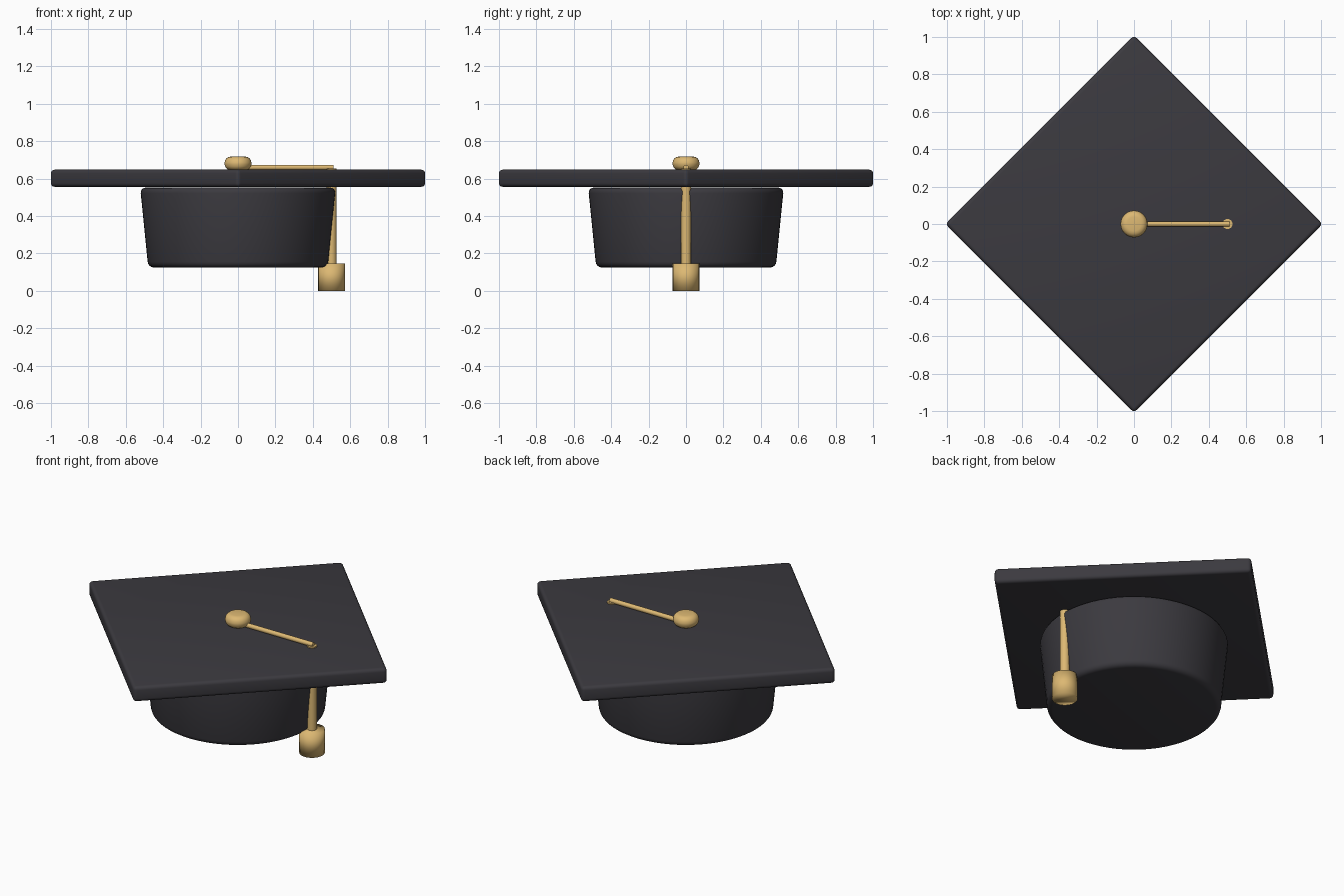
import bpy
from math import radians, sqrt

if "Cube" in bpy.data.objects:
    bpy.data.objects.remove(bpy.data.objects["Cube"])


def material(name, rgb):
    mat = bpy.data.materials.new(name)
    mat.use_nodes = True
    mat.diffuse_color = (*rgb, 1)
    mat.node_tree.nodes["Principled BSDF"].inputs["Base Color"].default_value = (*rgb, 1)
    return mat


charcoal = material("charcoal cloth", (0.044, 0.042, 0.050))
gold = material("gold thread", (0.72, 0.48, 0.17))


def finish(name, mat, bevel=0, segments=4, angle=40):
    """Name and colour the active object, round its edges and smooth it."""
    obj = bpy.context.object
    obj.name = name
    obj.data.materials.append(mat)
    if bevel:
        mod = obj.modifiers.new("rounded edges", "BEVEL")
        mod.width = bevel
        mod.segments = segments
        mod.limit_method = "ANGLE"
        mod.angle_limit = radians(40)
        bpy.ops.object.modifier_apply(modifier=mod.name)
    bpy.ops.object.shade_smooth_by_angle(angle=radians(angle))
    return obj


def round_part(name, mat, x, z_low, z_high, r_low, r_high, bevel=0, sides=32, angle=40):
    """Upright round part between two heights."""
    bpy.ops.mesh.primitive_cone_add(
        vertices=sides, radius1=r_low, radius2=r_high, depth=z_high - z_low,
        location=(x, 0, (z_low + z_high) / 2))
    return finish(name, mat, bevel, angle=angle)


# Square board turned corner to the front
edge_round = 0.02
half_diagonal = 1 + edge_round * (sqrt(2) - 1)
bpy.ops.mesh.primitive_cube_add(size=1, location=(0, 0, 0.602), rotation=(0, 0, radians(45)))
board = bpy.context.object
board.scale = (half_diagonal * sqrt(2), half_diagonal * sqrt(2), 0.092)
bpy.ops.object.transform_apply(location=False, rotation=False, scale=True)
finish("board", charcoal, edge_round)

# Skull cap, wider at the top
round_part("skull_cap", charcoal, 0, 0.125, 0.552, 0.48, 0.523, bevel=0.03, sides=64)

# Button in the middle of the board
round_part("button", gold, 0, 0.645, 0.718, 0.072, 0.072, bevel=0.034)

# Cord lying on the board
bpy.ops.mesh.primitive_cylinder_add(
    vertices=16, radius=0.014, depth=0.51, location=(0.255, 0, 0.66),
    rotation=(0, radians(90), 0))
finish("board_cord", gold)

# Cord hanging down to the tassel
round_part("hanging_cord", gold, 0.5, 0.12, 0.655, 0.027, 0.027)

# Tassel
round_part("tassel", gold, 0.5, 0, 0.145, 0.071, 0.071, angle=180)
